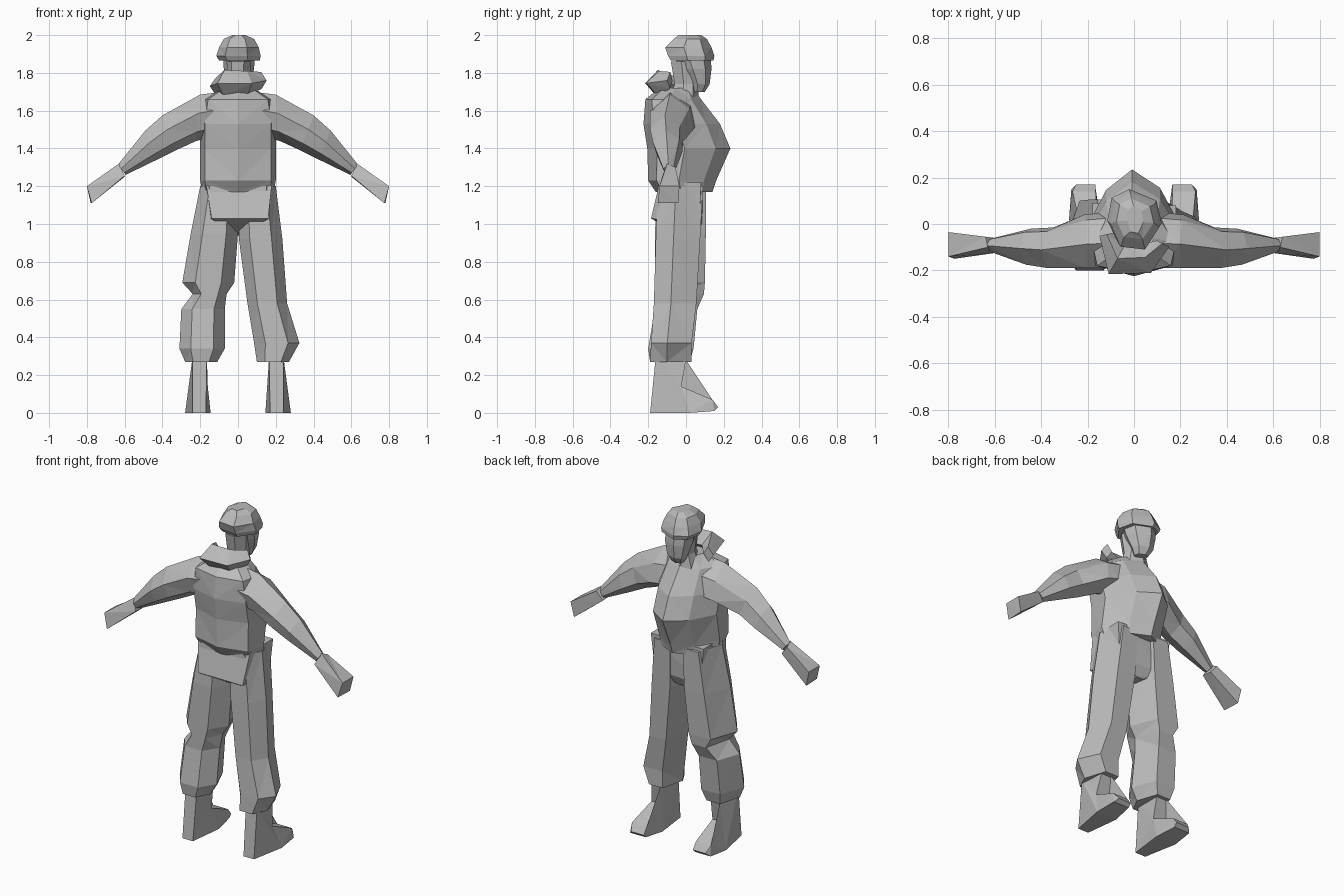
import bpy, bmesh
from mathutils import Vector

cloth = bpy.data.materials.new("plain_grey")
cloth.diffuse_color = (0.5, 0.5, 0.5, 1)


def finish(name, bm):
    bmesh.ops.recalc_face_normals(bm, faces=bm.faces[:])
    mesh = bpy.data.meshes.new(name)
    bm.to_mesh(mesh)
    bm.free()
    mesh.materials.append(cloth)
    obj = bpy.data.objects.new(name, mesh)
    bpy.context.collection.objects.link(obj)
    return obj


def loft(name, rings):
    """Skin a list of equal-length point rings into a closed faceted solid."""
    bm = bmesh.new()
    rows = [[bm.verts.new(p) for p in ring] for ring in rings]
    n = len(rows[0])
    for a, b in zip(rows, rows[1:]):
        for i in range(n):
            j = (i + 1) % n
            bm.faces.new((a[i], a[j], b[j], b[i]))
    bm.faces.new(rows[0])
    bm.faces.new(rows[-1])
    bmesh.ops.triangulate(bm, faces=bm.faces[:])
    return finish(name, bm)


def stack(name, section, levels):
    """Loft a unit section through levels of (z, x0, x1, y0, y1)."""
    return loft(name, [[(x0 + u * (x1 - x0), y0 + v * (y1 - y0), z)
                        for u, v in section] for z, x0, x1, y0, y1 in levels])


# Unit cross-sections
LEG = [(0, .35), (.25, 0), (.75, 0), (1, .4), (.75, 1), (.22, 1)]
BODY = [(0, .45), (.06, .12), (.5, 0), (.94, .12), (1, .45), (.78, .82), (.48, 1), (.2, .8)]
SKULL = [(0, .45), (.2, .05), (.7, 0), (1, .4), (.9, .8), (.4, 1), (.08, .85)]

# Jacket
stack("jacket", BODY, [
    (1.17, -.19, .19, -.16, .14),
    (1.23, -.20, .20, -.20, .16),
    (1.40, -.20, .20, -.205, .235),
    (1.53, -.20, .20, -.225, .18),
    (1.66, -.18, .18, -.215, .08),
    (1.72, -.08, .08, -.14, .04)])

# Seat of the trousers
loft("trouser_seat", [
    [(-.17, -.14, 1.22), (.18, -.14, 1.22), (.18, .08, 1.22), (-.18, .09, 1.22)],
    [(-.14, -.185, 1.03), (.16, -.185, 1.03), (.16, .07, 1.0), (-.16, .09, 1.0)],
    [(-.02, -.04, .94), (.02, -.04, .94), (.02, .05, .94), (-.02, .05, .94)]])

# Baggy trouser legs, one creased at the knee
stack("left_trouser_leg", LEG, [
    (1.20, -.20, 0, -.15, .105),
    (.95, -.25, 0, -.165, .105),
    (.69, -.295, -.02, -.165, .10),
    (.63, -.24, -.06, -.165, .095),
    (.55, -.30, -.07, -.165, .06),
    (.34, -.31, -.07, -.20, .04),
    (.27, -.28, -.11, -.19, .02)])
stack("right_trouser_leg", LEG, [
    (1.20, 0, .20, -.15, .09),
    (.92, .005, .235, -.16, .075),
    (.58, .05, .26, -.17, .055),
    (.37, .085, .325, -.185, .03),
    (.27, .10, .27, -.19, .03)])

# Boots: side profile of (y, z, inner x, outer x)
BOOT = [(-.19, 0, .17, .24), (-.16, .30, .165, .24), (0, .28, .165, .23),
        (-.025, .14, .16, .25), (.14, .07, .165, .265),
        (.17, .03, .165, .25), (.15, .01, .165, .27), (.02, 0, .145, .28)]
for side, s in (("left", -1), ("right", 1)):
    loft(side + "_boot", [[(s * xi, y, z) for y, z, xi, xo in BOOT],
                          [(s * xo, y, z) for y, z, xi, xo in BOOT]])

# Sleeves: top x, top z, bottom x, bottom z, back y, front y
SLEEVE = [(.08, 1.70, .14, 1.46, -.19, .05),
          (.20, 1.685, .22, 1.44, -.19, .04),
          (.40, 1.575, .33, 1.39, -.19, -.015),
          (.49, 1.495, .43, 1.34, -.175, -.02),
          (.635, 1.315, .595, 1.26, -.12, -.06)]


def sleeve_ring(s, xt, zt, xb, zb, y0, y1):
    pts = [(0, .45), (.3, .9), (.75, 1), (1, .6), (.8, .12), (.4, 0)]
    return [(s * (xt + t * (xb - xt)), y0 + v * (y1 - y0), zt + t * (zb - zt))
            for t, v in pts]


# Mitten hands, widening toward the tips
HAND = [[(.63, -.10, 1.32), (.64, -.055, 1.30), (.60, -.06, 1.25), (.60, -.125, 1.255)],
        [(.80, -.14, 1.20), (.80, -.035, 1.20), (.78, -.04, 1.11), (.775, -.15, 1.11)]]
for side, s in (("left", -1), ("right", 1)):
    loft(side + "_sleeve", [sleeve_ring(s, *r) for r in SLEEVE])
    loft(side + "_hand", [[(s * x, y, z) for x, y, z in ring] for ring in HAND])

# Neck and face
stack("neck", SKULL, [
    (1.66, -.08, .08, -.09, .07),
    (1.74, -.055, .06, -.06, .06),
    (1.86, -.06, .07, -.08, .06)])
stack("head", SKULL, [
    (1.70, -.03, .045, .03, .10),
    (1.74, -.055, .065, .02, .125),
    (1.82, -.075, .085, -.03, .135),
    (1.90, -.08, .09, -.07, .13)])

# Cap
stack("cap", SKULL, [
    (1.865, -.10, .115, -.08, .145),
    (1.89, -.115, .12, -.095, .15),
    (1.935, -.10, .11, -.11, .135),
    (1.98, -.075, .085, -.065, .11),
    (2.00, -.03, .04, -.04, .08)])

# Folded hood wrapped around the back of the neck
SPINE = [(-.12, -.045, 1.73, .03), (-.075, -.155, 1.745, .07),
         (.05, -.15, 1.745, .065), (.125, -.085, 1.76, .03)]
hood = []
for x, y, z, r in SPINE:
    out = Vector((x, y + .02, 0)).normalized() * r
    c = Vector((x, y, z))
    up = Vector((0, 0, max(r, .045)))
    hood.append([c + out, c + up - out * .1, c - out, c - up])
loft("hood", hood)
